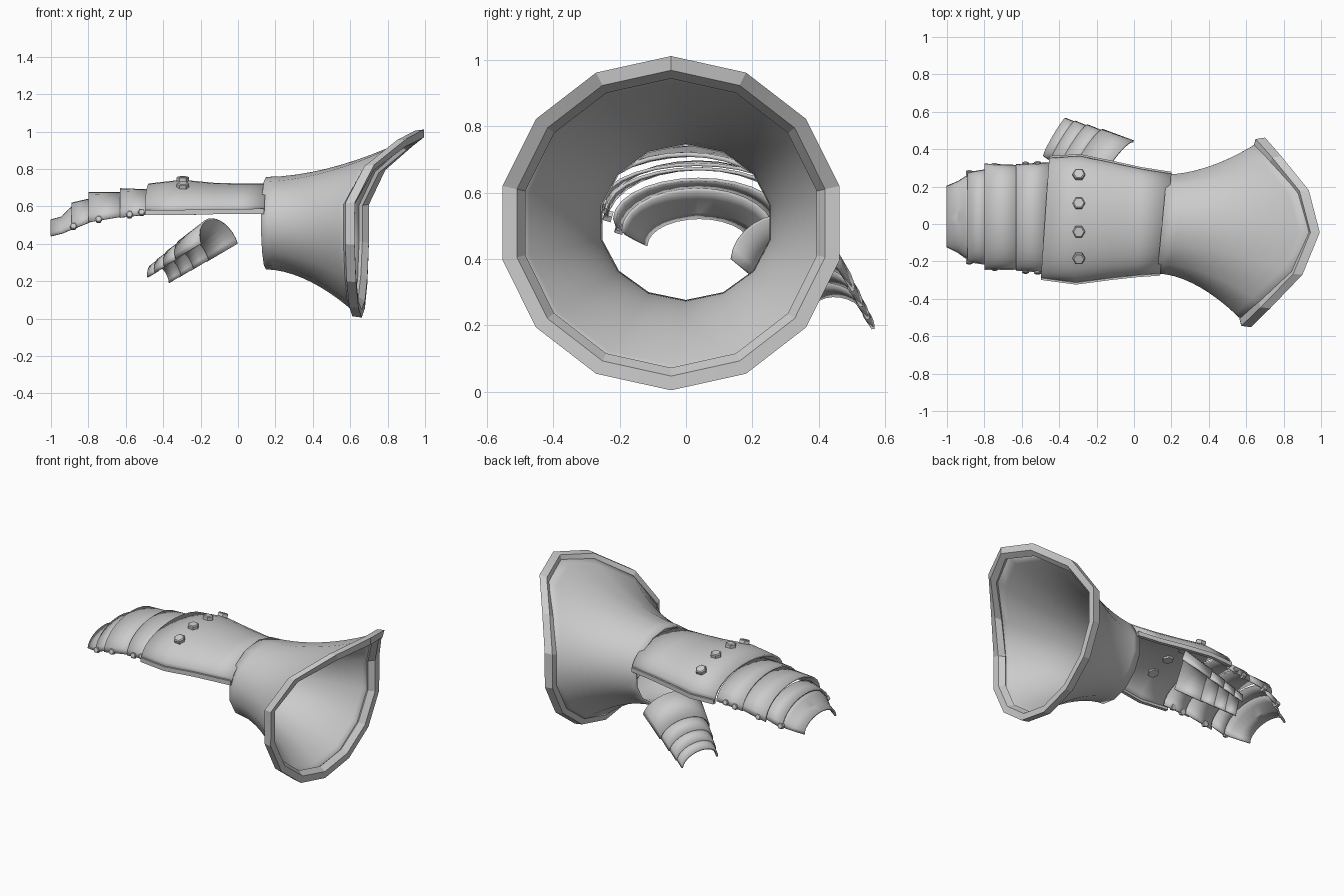
import bpy, bmesh
from math import sin, cos, pi, radians
from mathutils import Vector

old = bpy.data.objects.get("Cube")
if old:
    bpy.data.objects.remove(old, do_unlink=True)

steel = bpy.data.materials.new("steel_grey")
steel.use_nodes = True
GREY = (0.6, 0.6, 0.6, 1)
steel.diffuse_color = GREY
steel.node_tree.nodes["Principled BSDF"].inputs["Base Color"].default_value = GREY


def loft(name, rings, around=False, along=False, caps=False, thickness=0, angle=30):
    """Skin a list of point rings; optionally close it and give it thickness."""
    bm = bmesh.new()
    grid = [[bm.verts.new(p) for p in ring] for ring in rings]
    n, m = len(grid), len(grid[0])
    for i in range(n if along else n - 1):
        for j in range(m if around else m - 1):
            a, b = grid[i], grid[(i + 1) % n]
            k = (j + 1) % m
            bm.faces.new((a[j], a[k], b[k], b[j]))
    if caps:
        bm.faces.new(grid[0])
        bm.faces.new(grid[-1])
    bmesh.ops.recalc_face_normals(bm, faces=bm.faces)
    mesh = bpy.data.meshes.new(name)
    bm.to_mesh(mesh)
    bm.free()
    mesh.materials.append(steel)
    obj = bpy.data.objects.new(name, mesh)
    bpy.context.collection.objects.link(obj)
    if thickness:
        mod = obj.modifiers.new("plate_thickness", "SOLIDIFY")
        mod.thickness = thickness
        mod.offset = 0
    bpy.ops.object.select_all(action="DESELECT")
    obj.select_set(True)
    bpy.context.view_layer.objects.active = obj
    bpy.ops.object.shade_smooth_by_angle(angle=radians(angle))
    return obj


def arch(center, side, up, steps=14):
    """Half-ellipse of points spanning -side to +side, rising by up."""
    return [center - side * cos(pi * i / steps) + up * sin(pi * i / steps)
            for i in range(steps + 1)]


def hand_arch(x, y0, y1, z0, z1, slant=0):
    return arch(Vector((x, (y0 + y1) / 2, z0)),
                Vector((slant, (y1 - y0) / 2, 0)), Vector((0, 0, z1 - z0)))


def rivet(name, loc, normal, radius, depth):
    normal = Vector(normal).normalized()
    turn = normal.to_track_quat("Z", "Y")
    rings = [[Vector(loc) + turn @ Vector((radius * s * cos(a * pi / 3),
                                           radius * s * sin(a * pi / 3), h))
              for a in range(6)]
             for s, h in ((1, -depth / 2), (1, depth * 0.4), (0.8, depth / 2))]
    loft(name, rings, around=True, caps=True)


# Flared cuff: small wrist ring growing into a wide, slanted mouth
SIDES = 14


def mouth(i, scale=1, dx=0):
    a = 2 * pi * i / SIDES
    y, z = -0.045 + 0.52 * sin(a), 0.508 + 0.503 * cos(a)
    x = 0.665 + 0.075 * y + 0.33 * max(0, (z - 0.6) / 0.41) ** 2
    return Vector((x + dx, -0.045 + (y + 0.045) * scale, 0.508 + (z - 0.508) * scale))


def cuff_point(i, t):
    a = 2 * pi * i / SIDES
    y = 0.265 * sin(a)
    wrist = Vector((0.15 + 0.1 * y, y, 0.51 + 0.24 * cos(a)))
    end = mouth(i, 0.94, -0.03)
    grow = t ** 1.8
    p = wrist.lerp(end, grow)
    p.x = wrist.x + (end.x - wrist.x) * t
    return p


loft("cuff", [[cuff_point(i, s / 10) for i in range(SIDES)] for s in range(11)],
     around=True, thickness=0.014, angle=40)

# Thick rolled rim around the mouth
rim_section = ((1, 0), (0.915, 0), (0.865, -0.035), (0.91, -0.06), (0.985, -0.05))
loft("cuff_rim", [[mouth(i, s, dx) for i in range(SIDES)] for s, dx in rim_section],
     around=True, along=True, angle=20)

# Back-of-hand plate
hand = [hand_arch(*s) for s in (
    (-0.475, -0.285, 0.35, 0.565, 0.715, 0.022),
    (-0.30, -0.31, 0.36, 0.565, 0.735, 0.01),
    (-0.12, -0.285, 0.325, 0.57, 0.718, 0),
    (0.03, -0.27, 0.29, 0.57, 0.715, 0.01),
    (0.17, -0.262, 0.265, 0.572, 0.715, 0.03))]
loft("hand_plate", hand, thickness=0.014)

# Raised trim along both lower edges of the hand plate
for label, edge, out in (("right", 0, -1), ("left", -1, 1)):
    corners = ((-0.008, -0.012), (0.014, -0.012), (0.014, 0.016), (-0.008, 0.016))
    loft(label + "_hand_trim",
         [[r[edge] + Vector((0, out * dy, dz)) for dy, dz in corners] for r in hand],
         around=True, caps=True)

# Overlapping finger lames, from knuckles to fingertips
finger_lames = {
    "knuckle_lame": ((-0.63, -0.245, 0.315, 0.54, 0.692),
                     (-0.45, -0.26, 0.325, 0.56, 0.685)),
    "upper_finger_lame": ((-0.80, -0.24, 0.318, 0.515, 0.672),
                          (-0.60, -0.24, 0.31, 0.548, 0.672)),
    "lower_finger_lame": ((-0.89, -0.20, 0.272, 0.475, 0.615),
                          (-0.78, -0.215, 0.29, 0.52, 0.64)),
    "fingertip_lame": ((-1.0, -0.12, 0.20, 0.44, 0.525),
                       (-0.94, -0.15, 0.225, 0.455, 0.542),
                       (-0.90, -0.18, 0.25, 0.472, 0.585),
                       (-0.86, -0.19, 0.26, 0.485, 0.61)),
}
for name, sections in finger_lames.items():
    loft(name, [hand_arch(*s) for s in sections], thickness=0.01)

# Thumb lames on a straight tapering axis
thumb_base, thumb_tip = Vector((-0.10, 0.29, 0.40)), Vector((-0.425, 0.465, 0.205))
side_base, side_tip = Vector((0.10, 0.155, 0.0)), Vector((0.055, 0.095, -0.015))
up_base, up_tip = Vector((-0.04, 0.01, 0.135)), Vector((-0.01, 0.0, 0.08))


def thumb_arch(t, grow):
    return arch(thumb_base.lerp(thumb_tip, t), side_base.lerp(side_tip, t) * grow,
                up_base.lerp(up_tip, t) * grow)


for name, t0, t1 in (("thumb_base_plate", 0, 0.46), ("thumb_upper_lame", 0.42, 0.68),
                     ("thumb_lower_lame", 0.64, 0.86), ("thumb_tip_lame", 0.82, 1)):
    loft(name, [thumb_arch(t0, 0.98), thumb_arch(t1, 1.04)], thickness=0.01)

# Hexagonal studs across the knuckles
for i, y in enumerate((-0.18, -0.04, 0.11, 0.26)):
    s = (y - 0.025) / 0.335
    up = (1 - s * s) ** 0.5
    rivet(f"knuckle_stud_{i + 1}", (-0.295, y, 0.572 + 0.165 * up),
          (0, s / 0.335, up / 0.165), 0.034, 0.05)

# Small hinge rivets on both sides of the lames
for i, (x, y0, y1, z) in enumerate(((-0.88, -0.2, 0.272, 0.492),
                                    (-0.58, -0.25, 0.317, 0.555),
                                    (-0.515, -0.255, 0.32, 0.567),
                                    (-0.745, -0.235, 0.31, 0.53))):
    for label, y, out in (("right", y0, -1), ("left", y1, 1)):
        rivet(f"{label}_hinge_rivet_{i + 1}", (x, y, z), (0, out, 0.3), 0.019, 0.026)
